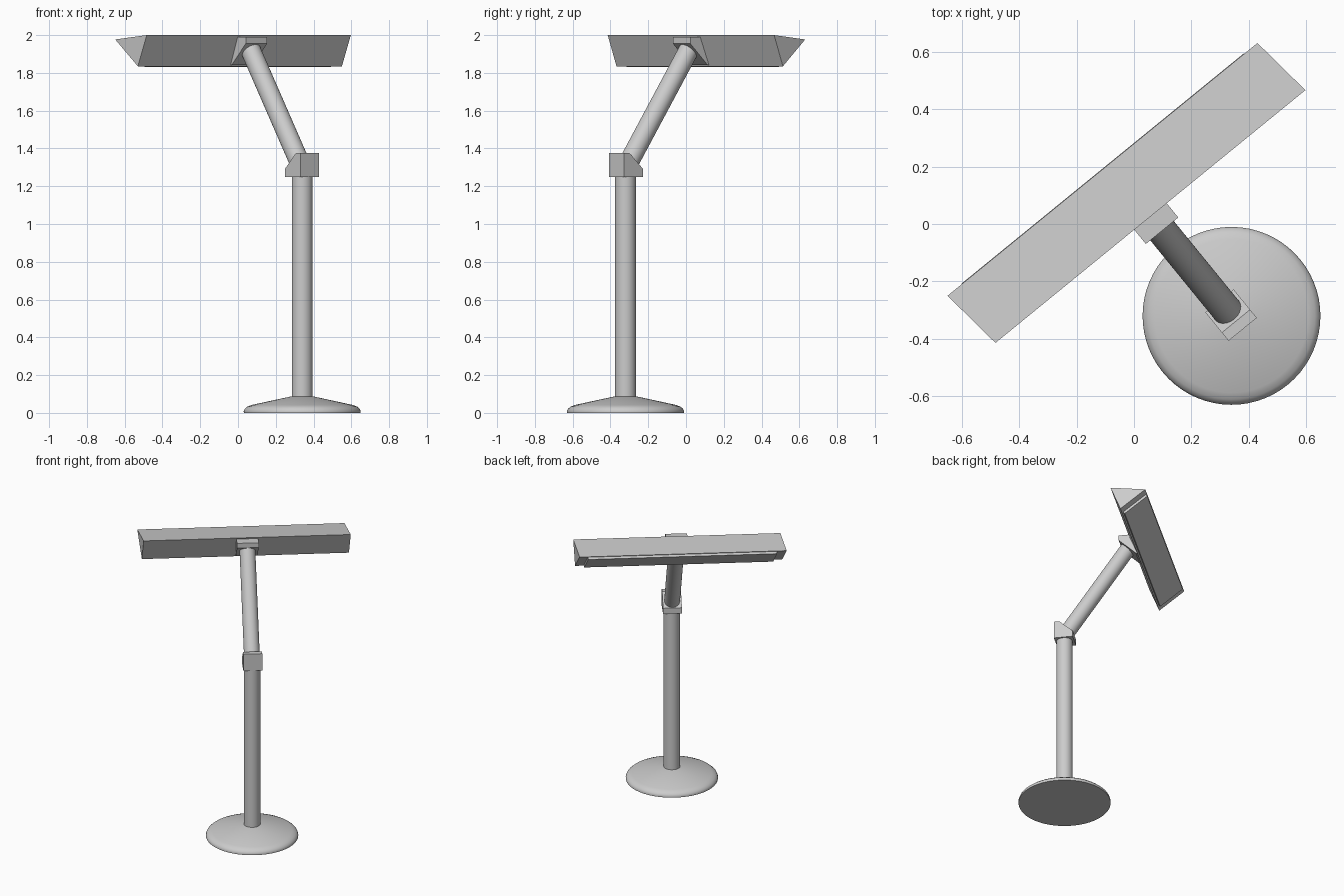
import bpy, bmesh, math
from mathutils import Vector, Matrix

if "Cube" in bpy.data.objects:
    bpy.data.objects.remove(bpy.data.objects["Cube"])

# The lamp is laid out in a turned frame: u along the head, v along the arm
ROT = Matrix.Rotation(math.radians(39.2), 4, 'Z')
U0 = 0.061   # u of the pole, arm and joints
V0 = -0.463  # v of the pole


def finish(name, bm, smooth=False):
    bmesh.ops.transform(bm, matrix=ROT, verts=bm.verts)
    bmesh.ops.recalc_face_normals(bm, faces=bm.faces)
    mesh = bpy.data.meshes.new(name)
    bm.to_mesh(mesh)
    bm.free()
    ob = bpy.data.objects.new(name, mesh)
    bpy.context.collection.objects.link(ob)
    if smooth:
        bpy.ops.object.select_all(action='DESELECT')
        ob.select_set(True)
        bpy.context.view_layer.objects.active = ob
        bpy.ops.object.shade_smooth_by_angle(angle=math.radians(35))
    return ob


def prism(name, profile, u0, u1, skew=0.0):
    """Extrude a (v, z) profile along u; skew shears the ends."""
    bm = bmesh.new()
    ends = [[bm.verts.new((u + skew * v, v, z)) for v, z in profile] for u in (u0, u1)]
    for ring in ends:
        bm.faces.new(ring)
    n = len(profile)
    for i in range(n):
        j = (i + 1) % n
        bm.faces.new((ends[0][i], ends[0][j], ends[1][j], ends[1][i]))
    return finish(name, bm)


def rod(name, a, b, radius):
    a, b = Vector(a), Vector(b)
    bm = bmesh.new()
    mat = Matrix.Translation((a + b) / 2) @ (b - a).to_track_quat('Z', 'Y').to_matrix().to_4x4()
    bmesh.ops.create_cone(bm, cap_ends=True, segments=48, radius1=radius, radius2=radius,
                          depth=(b - a).length, matrix=mat)
    return finish(name, bm, True)


# Round base, a lathed shallow cone with a rolled rim
bm = bmesh.new()
pts = [(0, 0), (0.309, 0), (0.31, 0.008), (0.305, 0.021), (0.291, 0.033),
       (0.268, 0.042), (0.055, 0.088), (0, 0.088)]
vs = [bm.verts.new((U0 + r, V0, z)) for r, z in pts]
edges = [bm.edges.new(p) for p in zip(vs, vs[1:])]
bmesh.ops.spin(bm, geom=vs + edges, cent=(U0, V0, 0), axis=(0, 0, 1),
               angle=math.tau, steps=64)
bmesh.ops.remove_doubles(bm, verts=bm.verts, dist=1e-4)
finish("base", bm, True)

# Upright pole and leaning arm
rod("pole", (U0, V0, 0.07), (U0, V0, 1.26), 0.055)
rod("arm", (U0, -0.457, 1.303), (U0, -0.021, 1.935), 0.053)

# Chamfered joint blocks
prism("lower_joint", [(-0.524, 1.25), (-0.396, 1.25), (-0.396, 1.292),
                      (-0.487, 1.375), (-0.524, 1.375)], -0.002, 0.125)
prism("upper_joint", [(-0.08, 1.99), (-0.08, 1.955), (0.038, 1.842),
                      (0.05, 1.842), (-0.01, 1.99)], -0.012, 0.134)

# Triangular lamp head with slightly sheared ends
A, D, E = Vector((-0.016, 2.0)), Vector((0.217, 1.977)), Vector((0.05, 1.835))
prism("lamp_head", [A, D, E], -0.638, 0.756, -0.11)

# Thin light panel on the sloping underside
slope = (D - E).normalized()
out = Vector((slope.y, -slope.x))
lo, hi = E.lerp(D, 0.05), E.lerp(D, 0.95)
prism("light_panel", [lo - out * 0.005, hi - out * 0.005, hi + out * 0.016, lo + out * 0.016],
      -0.574, 0.698, -0.11)
